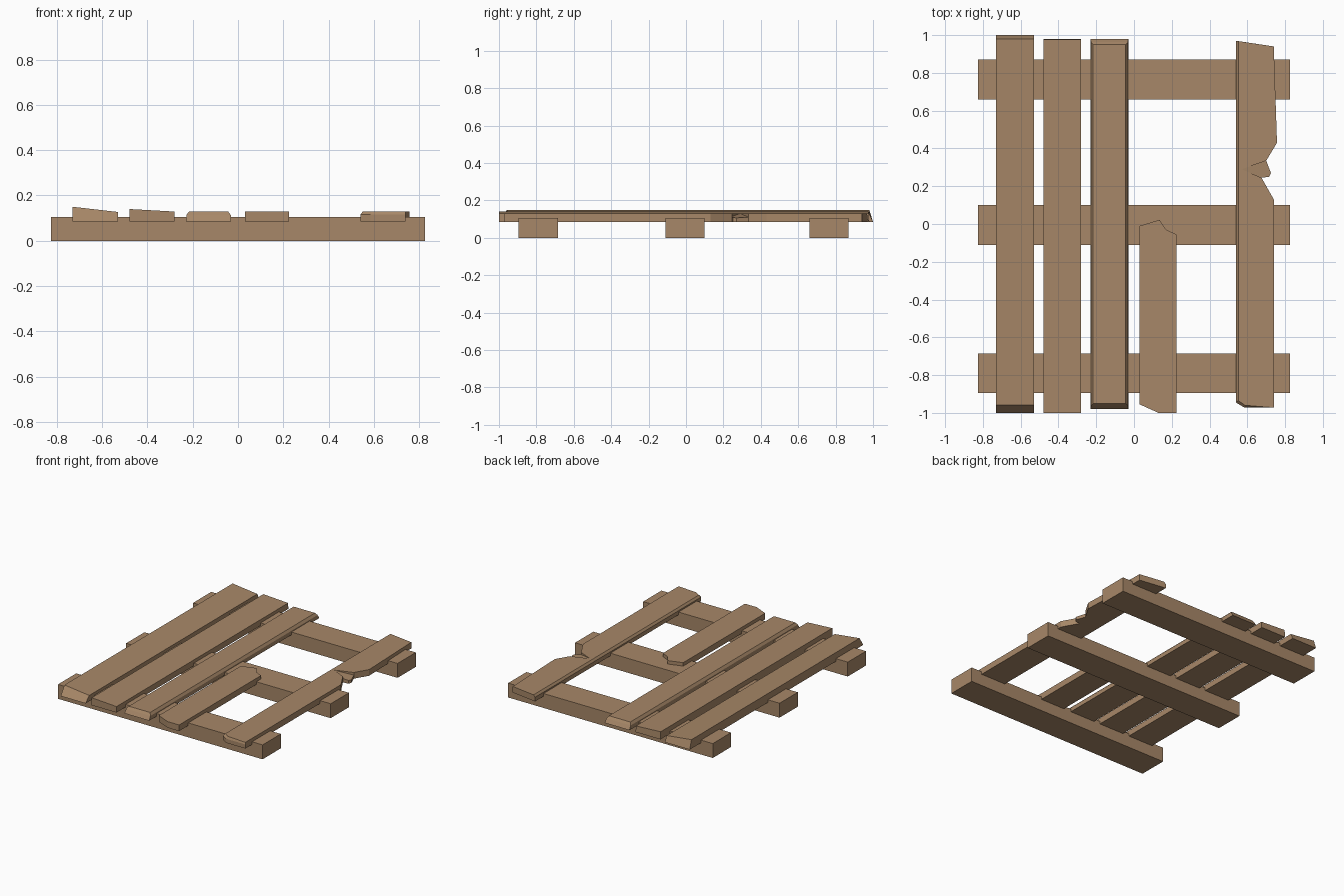
import bpy, bmesh

if "Cube" in bpy.data.objects:
    bpy.data.objects.remove(bpy.data.objects["Cube"])

wood = bpy.data.materials.new("weathered brown wood")
wood.diffuse_color = (0.39, 0.245, 0.138, 1)
wood.use_nodes = True
wood.node_tree.nodes["Principled BSDF"].inputs["Base Color"].default_value = wood.diffuse_color
BASE, TOP = 0.085, 0.13


def loft(name, rings):
    """Closed solid through matching rings of 3D points, bottom to top."""
    bm = bmesh.new()
    loops = [[bm.verts.new(p) for p in ring] for ring in rings]
    n = len(loops[0])
    bm.faces.new(loops[0][::-1])
    bm.faces.new(loops[-1])
    for low, high in zip(loops, loops[1:]):
        for i in range(n):
            j = (i + 1) % n
            bm.faces.new((low[i], low[j], high[j], high[i]))
    bmesh.ops.recalc_face_normals(bm, faces=bm.faces)
    mesh = bpy.data.meshes.new(name)
    bm.to_mesh(mesh)
    bm.free()
    mesh.materials.append(wood)
    obj = bpy.data.objects.new(name, mesh)
    bpy.context.collection.objects.link(obj)
    return obj


def rect(x0, x1, y0, y1, z_left, z_right=None):
    z_right = z_left if z_right is None else z_right
    return [(x0, y0, z_left), (x1, y0, z_right), (x1, y1, z_right), (x0, y1, z_left)]


def flat(outline, z):
    return [(x, y, z) for x, y in outline]


# three cross beams
for label, y in (("front", -0.79), ("middle", -0.005), ("back", 0.765)):
    loft(label + "_beam", [rect(-0.825, 0.825, y - 0.105, y + 0.105, z) for z in (0, 0.105)])

# outer slat, tilted top and sloped ends
loft("slat_outer", [rect(-0.73, -0.53, -1, 1, BASE),
                    rect(-0.73, -0.53, -0.957, 0.98, 0.15, 0.127)])

# second slat, slightly tilted
loft("slat_second", [rect(-0.48, -0.28, -1, 0.98, BASE),
                     rect(-0.48, -0.28, -1, 0.977, 0.14, 0.129)])

# third slat with worn edges
loft("slat_worn", [rect(-0.23, -0.03, -0.98, 0.98, BASE),
                   rect(-0.228, -0.032, -0.963, 0.963, 0.113),
                   rect(-0.216, -0.044, -0.95, 0.95, TOP)])

# short broken slat
short = [(0.03, -0.955), (0.13, -1), (0.225, -1), (0.225, -0.055),
         (0.17, -0.03), (0.135, 0.022), (0.03, -0.01)]
loft("slat_broken", [flat(short, z) for z in (BASE, TOP)])

# right slat with a notch torn out of its edge and a worn left edge
right = [(0.54, -0.945), (0.585, -0.972), (0.74, -0.972), (0.74, 0.13), (0.675, 0.245),
         (0.57, 0.29), (0.70, 0.335), (0.757, 0.43), (0.74, 0.94), (0.54, 0.97)]
worn = [(0.552, -0.935), (0.588, -0.96)] + right[2:-1] + [(0.552, 0.968)]
loft("slat_notched", [flat(right, BASE), flat(right, 0.115), flat(worn, TOP)])

# splinter left inside the notch, sloping down outwards
chip = [(0.57, 0.29), (0.675, 0.245), (0.715, 0.25), (0.725, 0.27), (0.70, 0.335)]
loft("splinter", [flat(chip, BASE),
                  [(x, y, TOP - 0.15 * (x - 0.57)) for x, y in chip]])
